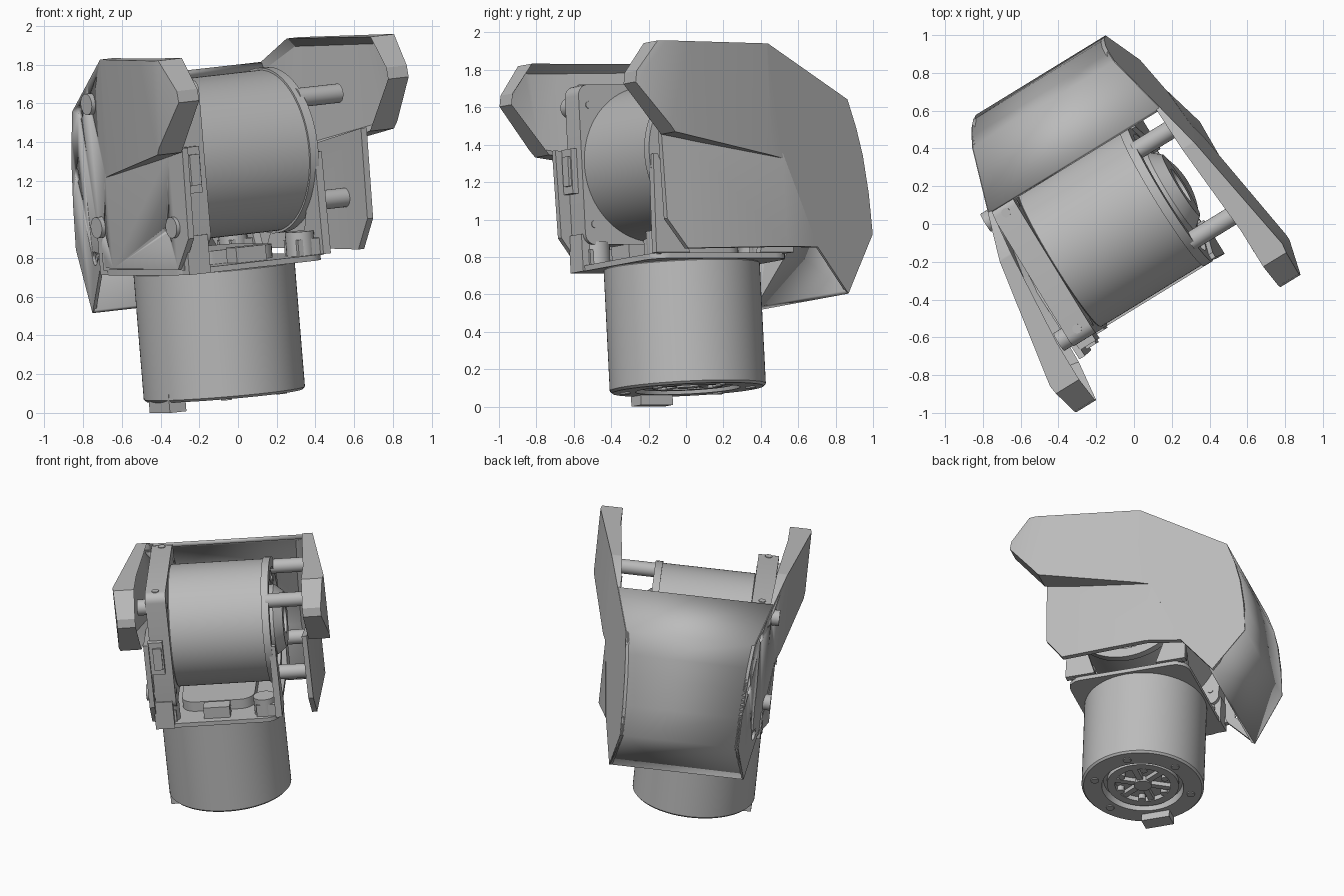
import bpy, bmesh, math
from mathutils import Matrix, Vector

cube = bpy.data.objects.get("Cube")
if cube:
    bpy.data.objects.remove(cube)

grey = bpy.data.materials.new("grey_metal")
grey.use_nodes = True
COLOUR = (0.5, 0.5, 0.5, 1)
grey.diffuse_color = COLOUR
grey.node_tree.nodes["Principled BSDF"].inputs["Base Color"].default_value = COLOUR

# The whole assembly is turned and slightly tilted
FRAME = Matrix.Rotation(math.radians(31.5), 4, 'Z') @ Matrix.Rotation(math.radians(-5.5), 4, 'Y')
CX, CY, AXIS_Z = -0.045, 0.045, 1.33      # motor centre lines
SHROUD_X = 0.075                          # shroud mid plane
TO_X = Matrix.Rotation(math.radians(90), 4, 'Y')


def finish(bm, name, place=Matrix()):
    bmesh.ops.recalc_face_normals(bm, faces=bm.faces)
    mesh = bpy.data.meshes.new(name)
    bm.to_mesh(mesh)
    bm.free()
    mesh.materials.append(grey)
    obj = bpy.data.objects.new(name, mesh)
    bpy.context.collection.objects.link(obj)
    obj.matrix_world = FRAME @ place
    select(obj)
    bpy.ops.object.shade_smooth_by_angle(angle=math.radians(28))
    return obj


def select(obj):
    bpy.ops.object.select_all(action='DESELECT')
    obj.select_set(True)
    bpy.context.view_layer.objects.active = obj


def box(name, centre, size, round_axis=None, radius=0.05, place=Matrix()):
    bm = bmesh.new()
    bmesh.ops.create_cube(bm, size=1)
    bmesh.ops.scale(bm, vec=size, verts=bm.verts)
    if round_axis is not None:
        edges = [e for e in bm.edges
                 if abs((e.verts[0].co - e.verts[1].co)[round_axis]) > 0.9 * size[round_axis]]
        bmesh.ops.bevel(bm, geom=edges, offset=radius, segments=6, profile=0.5, affect='EDGES')
    bmesh.ops.translate(bm, vec=centre, verts=bm.verts)
    return finish(bm, name, place)


def lathe(name, profile, place=Matrix(), steps=64):
    bm = bmesh.new()
    verts = [bm.verts.new((r, 0, z)) for r, z in profile]
    edges = [bm.edges.new(pair) for pair in zip(verts, verts[1:])]
    bmesh.ops.spin(bm, geom=verts + edges, axis=(0, 0, 1), cent=(0, 0, 0),
                   steps=steps, angle=math.tau)
    bmesh.ops.remove_doubles(bm, verts=bm.verts, dist=0.0005)
    return finish(bm, name, place)


def rod(name, start, length, radius, along_x=False, place=Matrix(), steps=24):
    spot = place @ Matrix.Translation(start) @ (TO_X if along_x else Matrix())
    return lathe(name, [(0, 0), (radius, 0), (radius, length), (0, length)], spot, steps)


def cut(obj, cutter):
    mod = obj.modifiers.new("hole", 'BOOLEAN')
    mod.operation, mod.object, mod.solver = 'DIFFERENCE', cutter, 'EXACT'
    bpy.context.view_layer.update()
    select(obj)
    bpy.ops.object.modifier_apply(modifier=mod.name)
    bpy.data.objects.remove(cutter)


def motor(name, place):
    # Can with a recessed rotor at its z = 0 end
    lathe(name + "_body", [(0, .05), (.27, .05), (.28, 0), (.405, 0), (.418, .013),
                           (.418, .66), (.405, .67), (0, .67)], place, 96)
    lathe(name + "_rotor_ring", [(.19, .05), (.19, .015), (.245, .015), (.245, .05)], place)
    rod(name + "_hub", (0, 0, .01), .04, .06, place=place)
    for i in range(6):
        turn = place @ Matrix.Rotation(i * math.tau / 6, 4, 'Z')
        box(f"{name}_spoke_{i}", (.125, 0, .035), (.15, .04, .03), place=turn)
        rod(f"{name}_rotor_bolt_{i}", (.16, .06, .012), .04, .025, place=turn, steps=12)
        rod(f"{name}_rim_bolt_{i}", (.335, 0, -.008), .02, .028, place=turn, steps=16)


motor("lower_motor", Matrix.Translation((CX, CY, .095)))
motor("upper_motor", Matrix.Translation((.355, CY, AXIS_Z)) @ Matrix.Rotation(math.radians(-90), 4, 'Y'))

# Output stage on the free end of the upper motor
lathe("output_disc", [(.1, 0), (.24, 0), (.24, .04), (.19, .1), (.1, .1), (.1, 0)],
      Matrix.Translation((.35, CY, AXIS_Z)) @ TO_X)
lathe("output_rim", [(.36, -.02), (.43, -.02), (.43, .03), (.36, .03), (.36, -.02)],
      Matrix.Translation((.35, CY, AXIS_Z)) @ TO_X)

# Connector under the lower motor
box("bottom_connector", (-.4, .035, .09), (.1, .2, .095))

# Base flange with corner posts
box("base_flange", (CX, CY, .775), (.86, .86, .03), 2, .1)
for sx in (-1, 1):
    for sy in (-1, 1):
        side = ("right" if sx < 0 else "left") + ("_front" if sy < 0 else "_back")
        rod("post_" + side, (CX + sx * .33, CY + sy * .33, .785), .13, .075)
        box("post_foot_" + side, (CX + sx * .35, CY + sy * .33, .83), (.15, .14, .09))
box("cable_socket", (CX, CY - .33, .83), (.18, .1, .08))
box("flange_web", (CX, CY, .82), (.5, .5, .08), 2, .1)

# Upright plate carrying the upper motor
box("side_plate", (-.38, CY, AXIS_Z), (.14, .86, .86), 0, .06)
box("plate_clip", (-.41, CY - .44, 1.3), (.1, .05, .24))
box("plate_clip_core", (-.40, CY - .455, 1.3), (.06, .05, .16))
box("plate_foot", (-.40, CY - .37, .86), (.13, .14, .2))
box("plate_foot_back", (-.40, CY + .37, .86), (.13, .14, .2))
box("plate_skirt", (-.43, CY, .87), (.05, .8, .2))
for sy in (-1, 1):
    rod(f"plate_top_screw_{sy}", (-.38, CY + sy * .36, AXIS_Z + .425), .01, .025, steps=12)
    for sz in (-1, 1):
        spot = (CY + sy * .37, AXIS_Z + sz * .32)
        rod(f"plate_boss_{sy}_{sz}", (-.51, *spot), .1, .055, True)
        rod(f"plate_bolt_{sy}_{sz}", (-.32, *spot), .015, .02, True, steps=12)

# Tapered gussets and spacers at the free end
for sy in (-1, 1):
    bm = bmesh.new()
    face = bm.faces.new([bm.verts.new((.36, CY + sy * y, z)) for y, z in
                         ((.22, .79), (.43, .79), (.42, 1.32), (.39, 1.32))])
    ext = bmesh.ops.extrude_face_region(bm, geom=[face])["geom"]
    bmesh.ops.translate(bm, vec=(.045, 0, 0),
                        verts=[v for v in ext if isinstance(v, bmesh.types.BMVert)])
    finish(bm, f"gusset_{sy}")
    for sz in (-1, 1):
        rod(f"spacer_{sy}_{sz}", (.36, CY + sy * .28, AXIS_Z + sz * .27), .26, .05, True)

# Shroud: half widths depend on depth only
OUTER = [(-.68, .70), (-.5, .725), (.2, .607), (.93, .405)]
INNER = [(-.68, .575), (-.33, .573), (.475, .512), (.93, .383)]
SHEET = [(-.46, .562), (.28, .585), (.52, .52)]
ARM = [(-.68, 1.73), (-.69, 1.67), (-.47, 1.4), (.28, 1.27), (.51, .8), (.724, .555),
       (.93, .88), (.915, 1.1), (.885, 1.3), (.845, 1.45), (.79, 1.6), (.21, 1.885), (-.55, 1.89)]
LOWER = [(-.46, 1.42), (.28, 1.3), (.51, .8), (-.33, .79), (-.45, .95)]


def lerp(table, y):
    y = min(max(y, table[0][0]), table[-1][0])
    for (a, wa), (b, wb) in zip(table, table[1:]):
        if y <= b:
            return wa + (wb - wa) * (y - a) / (b - a)


def panel(name, outline, side, outer, inner, pocket=0):
    bm = bmesh.new()
    bm.faces.new([bm.verts.new((0, y, z)) for y, z in outline])
    for y in {k for k, _ in outer[1:-1] + INNER[1:-1]}:
        bmesh.ops.bisect_plane(bm, geom=bm.verts[:] + bm.edges[:] + bm.faces[:],
                               plane_co=(0, y, 0), plane_no=(0, 1, 0))
    old = list(bm.faces)
    new = bmesh.ops.extrude_face_region(bm, geom=old, use_keep_orig=True)["geom"]
    top = [f for f in new if isinstance(f, bmesh.types.BMFace)]
    rim = {v for f in top for v in f.verts}
    if pocket:
        bmesh.ops.inset_region(bm, faces=top, thickness=pocket, use_boundary=True)
    floor = {v for f in top for v in f.verts}
    under = {v for f in old for v in f.verts}
    for v in bm.verts:
        y = v.co.y
        if v in under:
            w = lerp(outer, y)
        elif v in floor and pocket:
            w = max(inner(y), lerp(outer, y) - .035)
        else:
            w = inner(y)
        v.co.x = SHROUD_X + side * w
    return finish(bm, name)


panels = {}
for side, word in ((-1, "right"), (1, "left")):
    arm = panel(f"shroud_{word}_arm", ARM, side, OUTER, lambda y: lerp(INNER, y), .045)
    sheet = panel(f"shroud_{word}_sheet", LOWER, side, SHEET, lambda y: lerp(SHEET, y) - .035)
    panels[word] = (arm, sheet)

# Screw holes through the right panel
for y, z in ((.65, 1.6), (.45, 1.66), (.8, 1.27), (.6, .84)):
    cut(panels["right"][0], rod("hole_cutter", (-.75, y, z), .6, .036, True))
for y in (-.255, .38):
    cut(panels["right"][1], rod("hole_cutter", (-.75, y, 1.0), .6, .018, True))

# Shroud back wall, folded from the top edge to the bottom lip
bm = bmesh.new()
rows = []
for y, z in [(.455, 1.765)] + ARM[5:11][::-1]:
    w = lerp(OUTER, y) - .004
    rows.append([bm.verts.new((SHROUD_X + s * w, y, z)) for s in (-1, 1)])
for a, b in zip(rows, rows[1:]):
    bm.faces.new((a[0], a[1], b[1], b[0]))
wall = finish(bm, "shroud_back_wall")
solid = wall.modifiers.new("thickness", 'SOLIDIFY')
solid.thickness = .03
# Thickness grows toward the motors
solid.offset = -1 if wall.data.polygons[0].normal.z > 0 else 1
